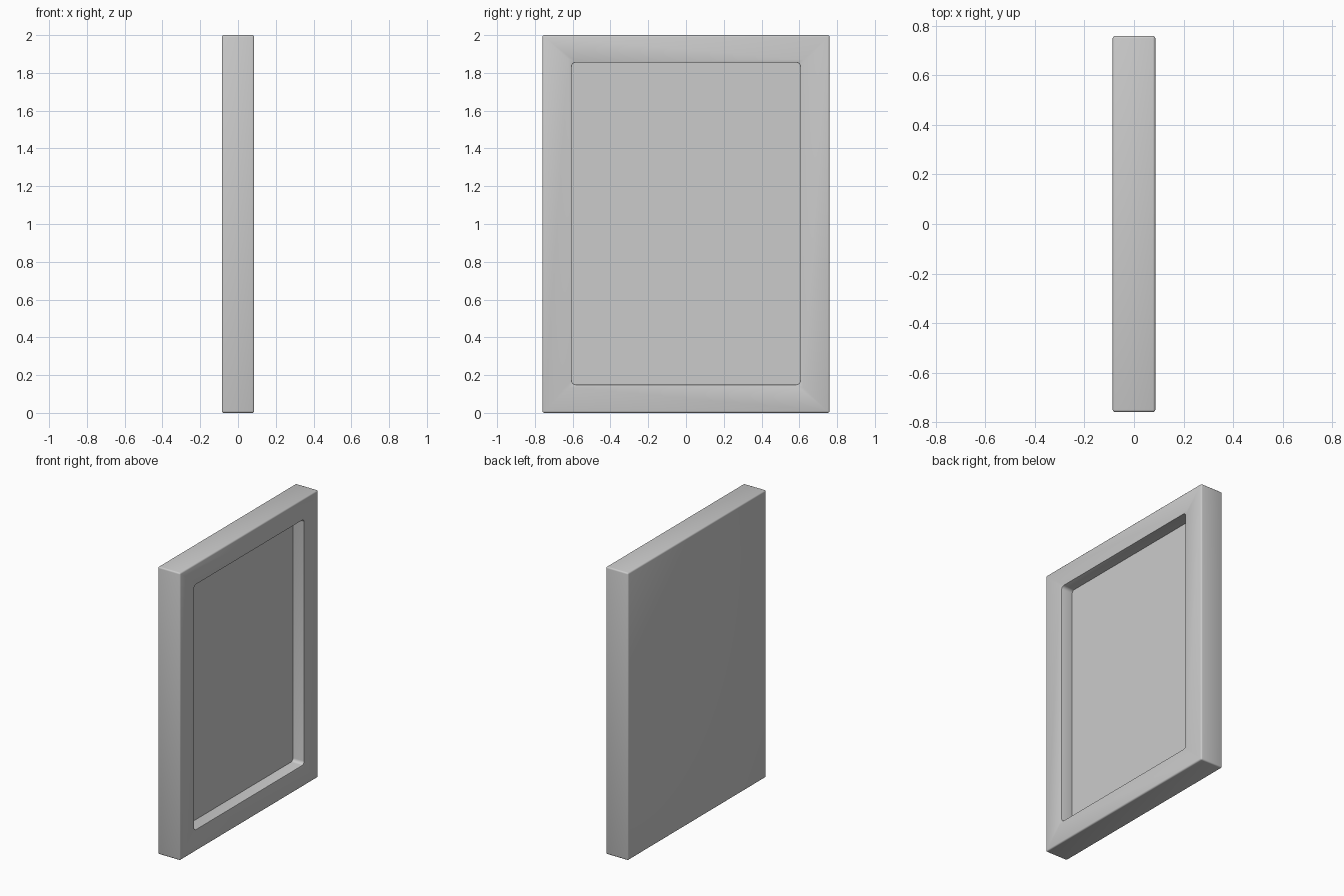
import bpy, bmesh
from mathutils import Vector

if "Cube" in bpy.data.objects:
    bpy.data.objects.remove(bpy.data.objects["Cube"])

HX, HY, H = 0.086, 0.76, 2.0      # half thickness, half width, height
OY, Z0, Z1 = 0.605, 0.15, 1.855   # recess opening
FLOOR = 0.0                       # recess floor x

bm = bmesh.new()

# slab body
bmesh.ops.create_cube(bm, size=1)
for v in bm.verts:
    v.co = Vector((v.co.x * 2 * HX, v.co.y * 2 * HY, (v.co.z + 0.5) * H))

# border around the recess
face = max(bm.faces, key=lambda f: f.calc_center_median().x)
bmesh.ops.inset_region(bm, faces=[face], thickness=0.15)
for v in face.verts:
    v.co.y = OY if v.co.y > 0 else -OY
    v.co.z = Z1 if v.co.z > 1 else Z0

# sunken panel
ext = bmesh.ops.extrude_discrete_faces(bm, faces=[face])
floor = ext["faces"][0]
for v in floor.verts:
    v.co.x = FLOOR


def inside(v):
    return abs(v.co.y) < OY + 0.01 and Z0 - 0.01 < v.co.z < Z1 + 0.01


# rounded recess corners
corners = [e for e in bm.edges if all(inside(v) for v in e.verts)
           and abs(e.verts[0].co.x - e.verts[1].co.x) > 0.05]
bmesh.ops.bevel(bm, geom=corners, offset=0.022, segments=4, profile=0.5, affect='EDGES')

# softened outer edges
outer = [e for e in bm.edges if not any(inside(v) for v in e.verts)
         and e.calc_face_angle(0) > 1.0]
bmesh.ops.bevel(bm, geom=outer, offset=0.010, segments=3, profile=0.5, affect='EDGES')

# softened recess rim
rim = [e for e in bm.edges if all(inside(v) and v.co.x > HX - 0.001 for v in e.verts)
       and e.calc_face_angle(0) > 1.0]
bmesh.ops.bevel(bm, geom=rim, offset=0.004, segments=2, profile=0.5, affect='EDGES')

bmesh.ops.recalc_face_normals(bm, faces=bm.faces)
mesh = bpy.data.meshes.new("framed_panel")
bm.to_mesh(mesh)
bm.free()
obj = bpy.data.objects.new("framed_panel", mesh)
bpy.context.collection.objects.link(obj)
bpy.context.view_layer.objects.active = obj
obj.select_set(True)
bpy.ops.object.shade_smooth_by_angle(angle=0.6)
